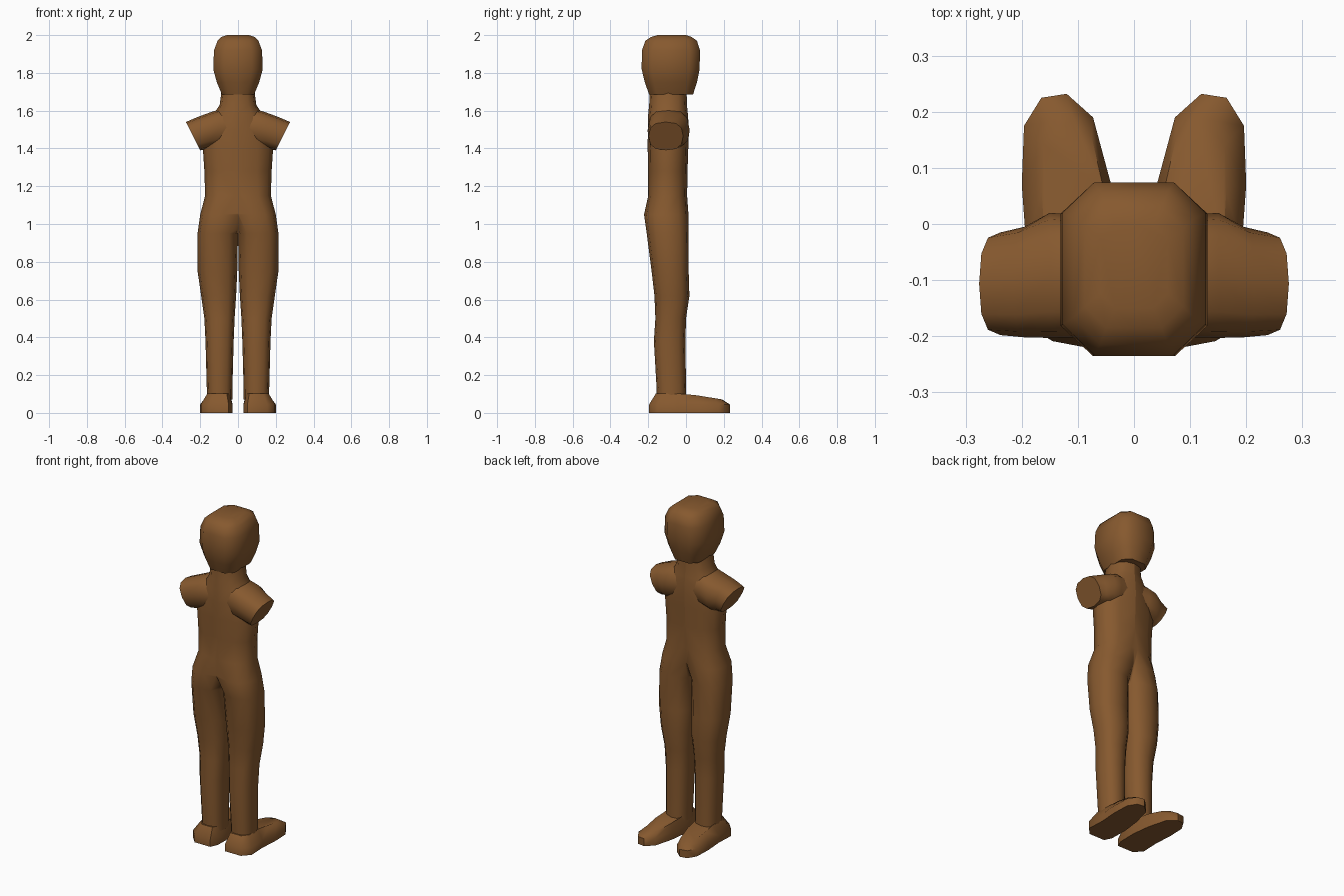
import bpy, bmesh, math
from mathutils import Vector

if "Cube" in bpy.data.objects:
    bpy.data.objects.remove(bpy.data.objects["Cube"])

brown = bpy.data.materials.new("brown")
brown.diffuse_color = (0.24, 0.1, 0.028, 1)
brown.use_nodes = True
brown.node_tree.nodes["Principled BSDF"].inputs["Base Color"].default_value = brown.diffuse_color


def loft(name, rings, angle=50):
    """Skin closed rings, cap both ends, trim at x=0 and mirror."""
    bm = bmesh.new()
    loops = [[bm.verts.new(p) for p in r] for r in rings]
    for a, b in zip(loops, loops[1:]):
        n = len(a)
        for i in range(n):
            j = (i + 1) % n
            bm.faces.new((a[i], a[j], b[j], b[i]))
    bm.faces.new(loops[0][::-1])
    bm.faces.new(loops[-1])
    bmesh.ops.recalc_face_normals(bm, faces=bm.faces)
    bmesh.ops.bisect_plane(bm, geom=bm.verts[:] + bm.edges[:] + bm.faces[:],
                           plane_co=(0, 0, 0), plane_no=(1, 0, 0), clear_inner=True)
    me = bpy.data.meshes.new(name)
    bm.to_mesh(me)
    bm.free()
    ob = bpy.data.objects.new(name, me)
    bpy.context.collection.objects.link(ob)
    me.materials.append(brown)
    mod = ob.modifiers.new("mirror", 'MIRROR')
    mod.use_clip = True
    bpy.ops.object.select_all(action='DESELECT')
    ob.select_set(True)
    bpy.context.view_layer.objects.active = ob
    bpy.ops.object.shade_smooth_by_angle(angle=math.radians(angle))
    return ob


def oval(n=12, e=2.4):
    """Unit rounded outline."""
    pts = []
    for i in range(n):
        c, s = math.cos(2 * math.pi * i / n), math.sin(2 * math.pi * i / n)
        pts.append((math.copysign(abs(c) ** (2 / e), c), math.copysign(abs(s) ** (2 / e), s)))
    return pts


def section(shape, z, x0, x1, y0, y1):
    return [Vector(((x0 + x1) / 2 + u * (x1 - x0) / 2,
                    (y0 + y1) / 2 + v * (y1 - y0) / 2, z)) for u, v in shape]


# legs flowing into torso and neck (z, x0, x1, y0, y1)
body = [(0.07, 0.03, 0.165, -0.155, 0.0), (0.12, 0.03, 0.165, -0.155, 0.0),
        (0.38, 0.023, 0.172, -0.17, -0.003), (0.5, 0.018, 0.178, -0.162, 0.0),
        (0.62, 0.01, 0.195, -0.167, 0.018), (0.75, 0.004, 0.214, -0.182, 0.014),
        (0.95, 0.0, 0.214, -0.208, 0.014), (1.05, -0.05, 0.2, -0.222, 0.013),
        (1.15, -0.13, 0.174, -0.2, 0.006), (1.28, -0.178, 0.178, -0.2, 0.008),
        (1.4, -0.186, 0.186, -0.203, 0.012), (1.5, -0.17, 0.17, -0.202, 0.016),
        (1.58, -0.13, 0.13, -0.2, 0.01), (1.63, -0.097, 0.097, -0.195, 0.005),
        (1.72, -0.085, 0.085, -0.19, 0.003)]
loft("body_and_legs", [section(oval(), *r) for r in body])

# head
octagon = [(1, -.65), (1, .65), (.56, 1), (-.56, 1), (-1, .65), (-1, -.65), (-.56, -1), (.56, -1)]
head = [(1.685, -0.085, 0.085, -0.195, 0.037), (1.75, -0.112, 0.112, -0.218, 0.058),
        (1.82, -0.131, 0.131, -0.235, 0.072), (1.92, -0.127, 0.127, -0.233, 0.074),
        (1.97, -0.108, 0.108, -0.215, 0.058), (1.99, -0.088, 0.088, -0.185, 0.03),
        (2.0, -0.06, 0.06, -0.15, 0.0)]
loft("head", [section(octagon, *r) for r in head])

# shoulder stumps: rings between a top and a bottom point (xt, zt, xb, zb, y0, y1)
shoulders = [(0.0, 1.61, 0.0, 1.42, -0.18, 0.0), (0.1, 1.606, 0.1, 1.41, -0.202, 0.016),
             (0.15, 1.59, 0.15, 1.4, -0.203, 0.02), (0.215, 1.566, 0.175, 1.395, -0.202, -0.005),
             (0.276, 1.54, 0.2, 1.39, -0.198, -0.015)]
rings = []
for xt, zt, xb, zb, y0, y1 in shoulders:
    t, b = Vector((xt, 0, zt)), Vector((xb, 0, zb))
    rings.append([(t + b) / 2 + (t - b) / 2 * v + Vector((0, (y0 + y1) / 2 + u * (y1 - y0) / 2, 0))
                  for u, v in oval(12, 2.6)])
loft("shoulders", rings)

# feet: sole outline raised and drawn in towards the instep
sole = [(0.05, -0.195), (0.155, -0.195), (0.197, -0.15), (0.192, -0.04), (0.2, 0.07), (0.196, 0.175),
        (0.165, 0.225), (0.12, 0.232), (0.073, 0.19), (0.042, 0.075), (0.028, -0.04), (0.03, -0.15)]
top = [Vector((0.105 + (x - 0.115) * 0.7, y * 0.82, 0.102 - 0.16 * max(y * 0.82, 0))) for x, y in sole]
loft("feet", [[Vector((x, y, 0)) for x, y in sole],
              [Vector((x, y, 0.045)) for x, y in sole], top])
